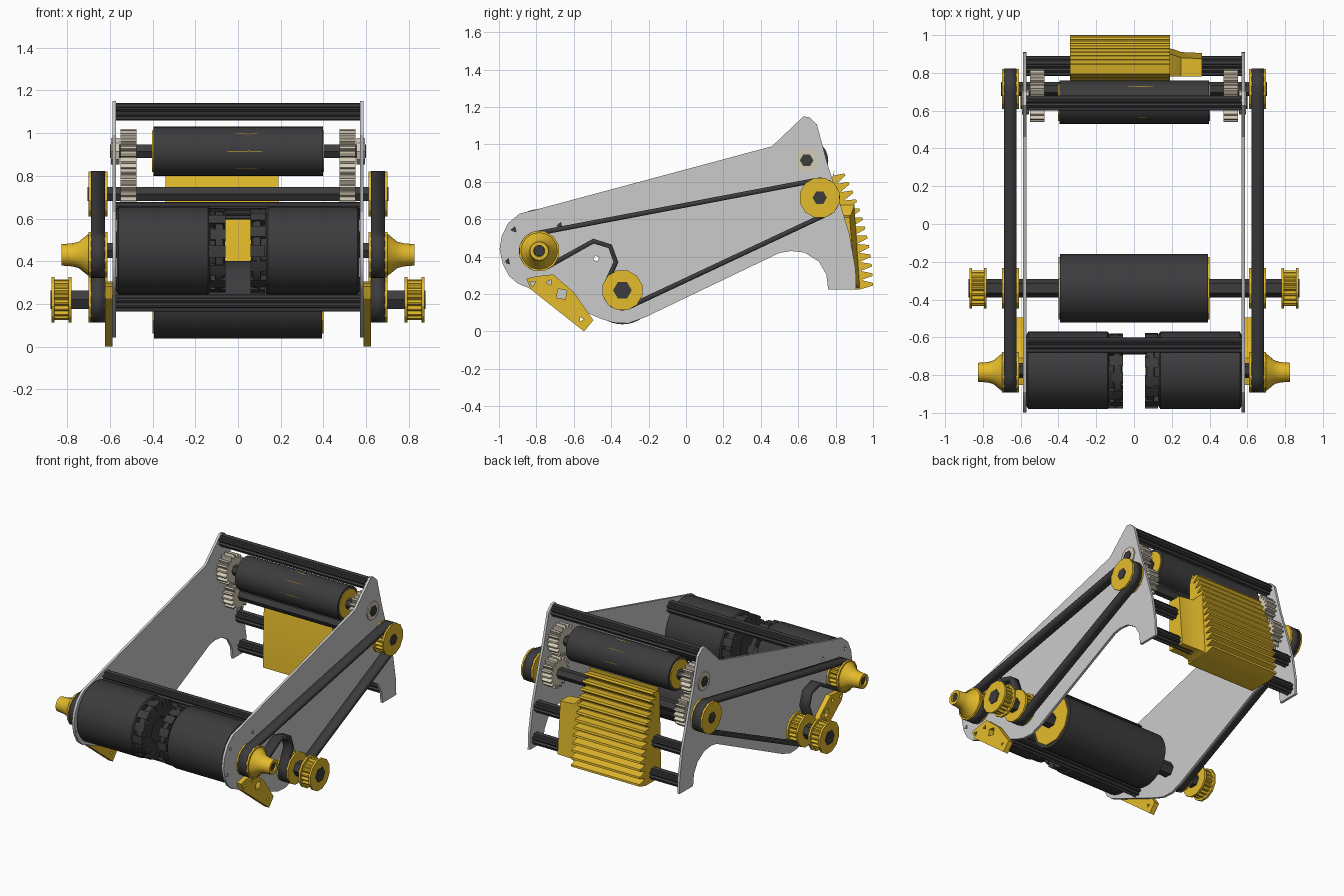
import bpy, bmesh, random
from math import sin, cos, pi, radians, atan2
from mathutils import Matrix

if "Cube" in bpy.data.objects:
    bpy.data.objects.remove(bpy.data.objects["Cube"])

random.seed(4)


def material(name, rgb):
    m = bpy.data.materials.new(name)
    m.diffuse_color = (*rgb, 1)
    m.use_nodes = True
    m.node_tree.nodes["Principled BSDF"].inputs["Base Color"].default_value = m.diffuse_color
    return m


DARK = material("dark_rubber", (0.045, 0.045, 0.048))
GOLD = material("gold_plastic", (0.78, 0.5, 0.025))
BEIGE = material("beige_gear", (0.66, 0.6, 0.47))


def finish(name, me, mat, smooth=25):
    bm = bmesh.new()
    bm.from_mesh(me)
    bmesh.ops.remove_doubles(bm, verts=bm.verts, dist=1e-5)
    bmesh.ops.recalc_face_normals(bm, faces=bm.faces)
    bm.to_mesh(me)
    bm.free()
    me.materials.clear()
    if mat:
        me.materials.append(mat)
    if smooth:
        me.shade_smooth()
        me.set_sharp_from_angle(angle=radians(smooth))
    ob = bpy.data.objects.new(name, me)
    bpy.context.collection.objects.link(ob)
    return ob


def prism(name, outlines, xa, xb, mat=None):
    """Extrude (y, z) outlines along x; later outlines inside the first are holes."""
    cu = bpy.data.curves.new(name, 'CURVE')
    cu.dimensions = '2D'
    cu.fill_mode = 'BOTH'
    cu.extrude = abs(xb - xa) / 2
    for pts in outlines:
        sp = cu.splines.new('POLY')
        sp.points.add(len(pts) - 1)
        for p, (y, z) in zip(sp.points, pts):
            p.co = (y, z, 0, 1)
        sp.use_cyclic_u = True
    tmp = bpy.data.objects.new(name + "_tmp", cu)
    me = bpy.data.meshes.new_from_object(tmp)
    bpy.data.objects.remove(tmp)
    me.transform(Matrix(((0, 0, 1, (xa + xb) / 2), (1, 0, 0, 0), (0, 1, 0, 0), (0, 0, 0, 1))))
    return finish(name, me, mat)


def lathe(name, c, prof, n, mat):
    """Revolve an (x, r) profile about the x axis through c = (y, z)."""
    bm = bmesh.new()
    rings = [[bm.verts.new((x, c[0] + r * cos(2 * pi * i / n), c[1] + r * sin(2 * pi * i / n)))
              for i in range(n)] for x, r in prof]
    for a, b in zip(rings, rings[1:]):
        for i in range(n):
            bm.faces.new((a[i], a[(i + 1) % n], b[(i + 1) % n], b[i]))
    bm.faces.new(rings[0])
    bm.faces.new(rings[-1])
    me = bpy.data.meshes.new(name)
    bm.to_mesh(me)
    bm.free()
    return finish(name, me, mat)


def arc(c, r, a0, a1, n):
    return [(c[0] + r * cos(radians(a0 + (a1 - a0) * i / n)),
             c[1] + r * sin(radians(a0 + (a1 - a0) * i / n))) for i in range(n + 1)]


def poly(c, r, n, a0=0):
    return arc(c, r, a0, a0 + 360, n)[:-1]


def gear(c, root, tip, n, a0=0, a1=360):
    """Toothed outline; a partial angle range gives a sector rack."""
    step = (a1 - a0) / n
    pts = []
    for i in range(n):
        for f, r in ((0.05, root), (0.36, tip), (0.64, tip), (0.95, root)):
            pts += arc(c, r, a0 + step * (i + f), 0, 1)[:1]
    return pts


FRONT, REAR, LOW, UP = (-0.785, 0.43), (0.715, 0.715), (-0.34, 0.22), (0.645, 0.915)


def pulley(name, c, xa, xb):
    lo, hi = sorted((xa, xb))
    prism(name + "_teeth", [gear(c, 0.082, 0.095, 18)], lo + 0.01, hi - 0.01, GOLD)
    for x in (lo, hi - 0.014):
        prism(name + "_flange", [poly(c, 0.11, 12, 15)], x, x + 0.014, GOLD)


# Side plates
plate = [(0.628, 1.15), (0.46, 0.99), (-0.80, 0.652), (-0.89, 0.63), (-0.95, 0.58), (-0.985, 0.51),
         (-0.997, 0.44), (-0.98, 0.36), (-0.945, 0.295), (-0.90, 0.257), (-0.46, 0.07), (-0.39, 0.047),
         (-0.31, 0.043), (-0.22, 0.075), (0.50, 0.42), (0.56, 0.43), (0.634, 0.422), (0.71, 0.374),
         (0.75, 0.305), (0.76, 0.225), (0.91, 0.225), (0.907, 0.33), (0.874, 0.52), (0.81, 0.73),
         (0.757, 0.893), (0.70, 1.107), (0.66, 1.145)]
plate_holes = [poly(c, 0.017, 3, 70) for c in ((-0.92, 0.545), (-0.955, 0.374), (-0.675, 0.567))]
plate_holes.append(poly((-0.48, 0.39), 0.017, 4, 20))
bracket = [(-0.853, 0.283), (-0.83, 0.225), (-0.545, 0.0), (-0.495, 0.06), (-0.60, 0.21),
           (-0.71, 0.305), (-0.80, 0.295)]
bracket_holes = [poly((-0.665, 0.20), 0.034, 4, 35), poly((-0.73, 0.262), 0.018, 3, 60),
                 poly((-0.82, 0.257), 0.018, 3, 30), poly((-0.56, 0.065), 0.014, 3)]

# Belt path round the three pulleys with a tensioned loop
belt = (arc(FRONT, 0.095, -60, -259, 14) + arc(REAR, 0.095, 101, -65, 12) +
        arc(LOW, 0.095, -65, -215, 10) + [(-0.375, 0.37), (-0.405, 0.455), (-0.495, 0.483)])


def make_belt(s):
    bm = bmesh.new()
    a, b = ([bm.verts.new((s * x, y, z)) for y, z in belt] for x in (0.622, 0.688))
    for i in range(len(belt)):
        j = (i + 1) % len(belt)
        bm.faces.new((a[i], a[j], b[j], b[i]))
    me = bpy.data.meshes.new("drive_belt")
    bm.to_mesh(me)
    bm.free()
    ob = finish("drive_belt", me, DARK)
    mod = ob.modifiers.new("thickness", 'SOLIDIFY')
    mod.thickness = 0.026
    mod.offset = 0


for s in (-1, 1):
    prism("side_plate", [plate] + plate_holes, s * 0.570, s * 0.587, None)
    prism("foot_bracket", [bracket] + bracket_holes, s * 0.587, s * 0.622, GOLD)
    make_belt(s)
    # Drive pulleys
    pulley("front_pulley", FRONT, s * 0.610, s * 0.70)
    pulley("rear_pulley", REAR, s * 0.610, s * 0.70)
    pulley("lower_pulley", LOW, s * 0.610, s * 0.70)
    pulley("outer_pulley", LOW, s * 0.78, s * 0.872)
    # Flared hub on the front pulley, with its socket
    lathe("front_hub", FRONT, [(s * x, r) for x, r in
          ((0.69, 0.105), (0.705, 0.095), (0.745, 0.062), (0.775, 0.054), (0.827, 0.05),
           (0.827, 0.03), (0.78, 0.028))], 16, GOLD)
    prism("hub_socket", [poly(FRONT, 0.031, 6)], s * 0.77, s * 0.815, DARK)
    # Meshing gears and shaft bearing
    prism("upper_gear", [gear(UP, 0.08, 0.105, 18)], s * 0.475, s * 0.55, BEIGE)
    prism("lower_gear", [gear(REAR, 0.08, 0.105, 18, 10, 370)], s * 0.475, s * 0.55, BEIGE)
    prism("shaft_bearing", [poly(UP, 0.065, 10)], s * 0.555, s * 0.594, BEIGE)
    # Front rollers with a separate ragged inner tread
    RC = (-0.775, 0.45)
    lathe("front_roller", RC, [(s * x, r) for x, r in
          ((0.568, 0.19), (0.56, 0.205), (0.14, 0.205), (0.132, 0.195), (0.132, 0.165),
           (0.07, 0.15))], 40, DARK)
    lathe("roller_rim", RC, [(s * x, r) for x, r in
          ((0.108, 0.16), (0.106, 0.195), (0.07, 0.19), (0.06, 0.165), (0.06, 0.09), (0.09, 0.06))],
          28, DARK)
    for i in range(14):
        a = i * 360 / 14 + random.uniform(-4, 4)
        r = random.uniform(0.193, 0.204)
        lug = arc(RC, r, a - 8, a + 8, 2) + arc(RC, 0.15, a + 6, a - 6, 2)
        prism("roller_lug", [lug], s * 0.058, s * random.uniform(0.125, 0.14), DARK)
    lathe("front_roller_axle", RC, [(s * 0.5, 0.04), (s * 0.62, 0.04)], 6, DARK)

# Lower roller on its hexagonal axle
lathe("lower_roller", LOW, [(-0.393, 0.182), (0.393, 0.182)], 40, DARK)
for s in (-1, 1):
    prism("lower_roller_cap", [poly(LOW, 0.165, 10)], s * 0.38, s * 0.40, GOLD)
    prism("upper_roller_cap", [poly(UP, 0.1, 14)], s * 0.38, s * 0.403, GOLD)
prism("lower_axle", [poly(LOW, 0.05, 6)], -0.877, 0.877, DARK)

# Upper roller: dark sleeve with core ridges breaking through
lathe("upper_roller", UP, [(-0.395, 0.115), (0.397, 0.115)], 32, DARK)
lathe("upper_roller_core", UP, [(-0.3, 0.113), (0.05, 0.1158), (0.27, 0.113)], 8, GOLD)
prism("upper_axle", [poly(UP, 0.036, 6)], -0.6, 0.6, DARK)
prism("rear_axle", [poly(REAR, 0.038, 6)], -0.705, 0.705, DARK)

# Ribbed tie rods between the plates
for name, c in (("top_tie_rod", (0.64, 1.1)), ("front_tie_rod", (-0.64, 0.637)),
                ("bottom_tie_rod", (-0.65, 0.205)), ("rack_upper_rod", (0.825, 0.5)),
                ("rack_lower_rod", (0.85, 0.285))):
    prism(name, [gear(c, 0.031, 0.042, 8)], -0.578, 0.578, DARK)

# Curved toothed rack, centred on the lower axle
teeth = gear(LOW, 1.285, 1.34, 13, 0.3, 28.6)
prism("sector_rack", [[(0.76, 0.225), (0.93, 0.225)] + teeth + [(0.795, 0.865), (0.775, 0.80)]],
      -0.34, 0.19, GOLD)

# Flared boss on the side of the rack
bm = bmesh.new()
sections = [(0.185, 0.93, 0.23, 0.68), (0.21, 0.925, 0.24, 0.66), (0.25, 0.91, 0.25, 0.62),
            (0.36, 0.905, 0.25, 0.61)]
loops = [[bm.verts.new((x, *p)) for p in ((0.78, z0), (y1, z0), (y1 - 0.03, z1), (0.78, z1))]
         for x, y1, z0, z1 in sections]
for a, b in zip(loops, loops[1:]):
    for i in range(4):
        bm.faces.new((a[i], a[(i + 1) % 4], b[(i + 1) % 4], b[i]))
bm.faces.new(loops[0])
bm.faces.new(loops[-1])
boss = bpy.data.meshes.new("rack_boss")
bm.to_mesh(boss)
bm.free()
finish("rack_boss", boss, GOLD)
